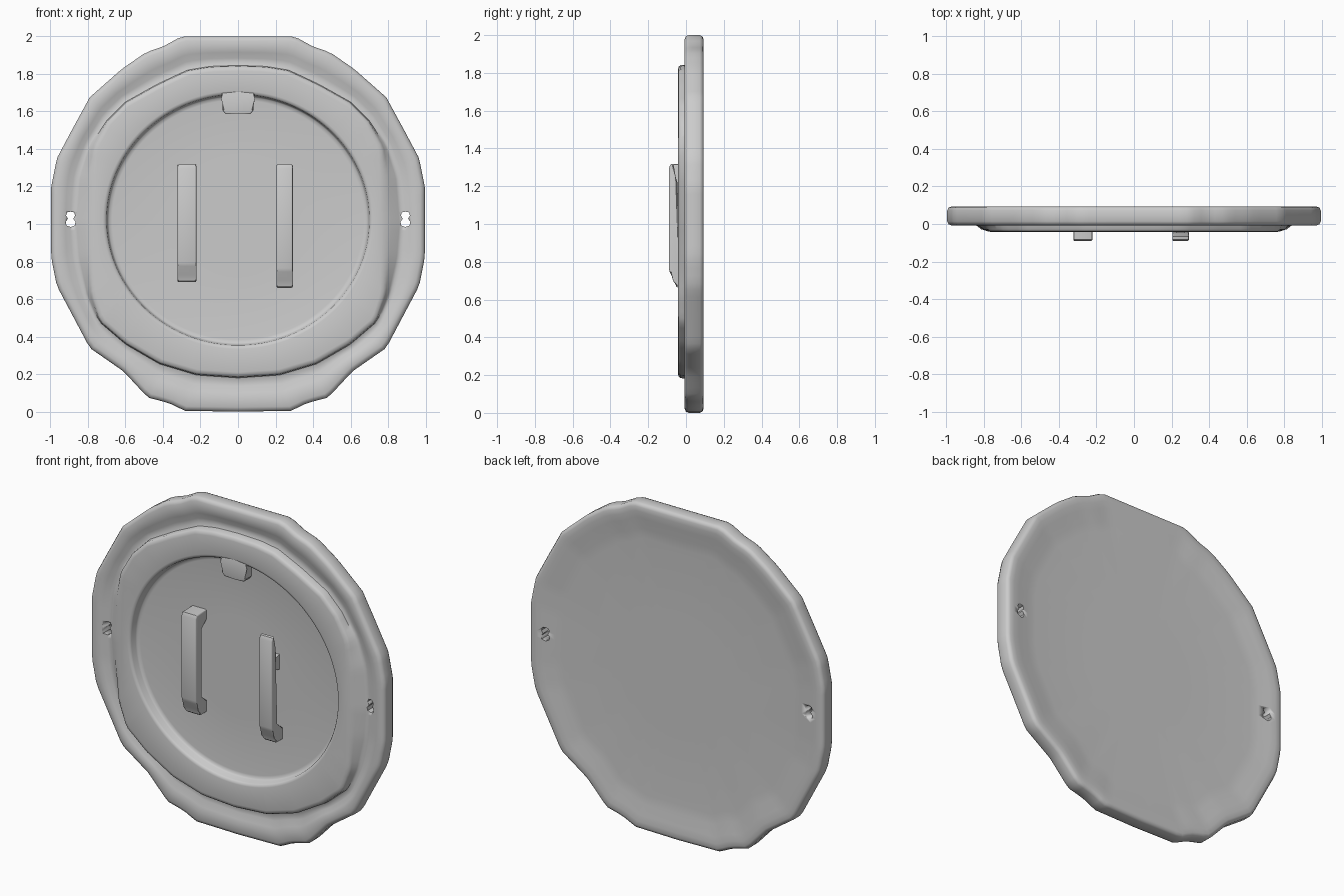
import bpy, bmesh, math

if "Cube" in bpy.data.objects:
    bpy.data.objects.remove(bpy.data.objects["Cube"])

N = 160    # samples round the cover
CZ = 1.0   # centre height
FLOOR = .014

# right half outlines, top to bottom (x, z)
RIM = [(0, 2.0), (.30, 2.0), (.40, 1.945), (.49, 1.915), (.62, 1.825), (.79, 1.675),
       (.88, 1.51), (.965, 1.35), (.995, 1.2), (.995, .82), (.965, .67), (.88, .51),
       (.79, .34), (.61, .215), (.48, .075), (.40, .055), (.34, .035), (.29, .005), (0, 0)]
RING = [(0, 1.845), (.15, 1.84), (.27, 1.82), (.43, 1.745), (.60, 1.65), (.70, 1.55),
        (.775, 1.41), (.785, 1.25), (.79, 1.0), (.79, .82), (.785, .62), (.74, .48),
        (.60, .36), (.42, .255), (.22, .195), (0, .18)]
# foot of the ring, flaring out at the two sides
FOOT = RING[:6] + [(.785, 1.42), (.84, 1.25), (.86, 1.0), (.845, .82), (.80, .62)] + RING[11:]


def mirrored(half):
    return half + [(-x, z) for x, z in half[-2:0:-1]]


def radial(half):
    """Sample a mirrored half outline at N equal angles from the centre."""
    pts = mirrored(half)
    out = []
    for i in range(N):
        a = 2 * math.pi * i / N
        dx, dz = math.sin(a), math.cos(a)
        best = 0
        for (x1, z1), (x2, z2) in zip(pts, pts[1:] + pts[:1]):
            z1, z2 = z1 - CZ, z2 - CZ
            ex, ez = x2 - x1, z2 - z1
            d = dx * ez - dz * ex
            if abs(d) < 1e-9:
                continue
            t = (x1 * ez - z1 * ex) / d
            s = (x1 * dz - z1 * dx) / d
            if t > 0 and -1e-6 <= s <= 1 + 1e-6:
                best = max(best, t)
        out.append((dx * best, CZ + dz * best))
    return out


def ellipse(rx, rz, cz=1.022):
    return [(rx * math.sin(2 * math.pi * i / N), cz + rz * math.cos(2 * math.pi * i / N))
            for i in range(N)]


def inset(loop, d):
    out = []
    for x, z in loop:
        k = 1 - d / math.hypot(x, z - CZ)
        out.append((x * k, CZ + (z - CZ) * k))
    return out


def mix(a, b, t):
    return [(p[0] + (q[0] - p[0]) * t, p[1] + (q[1] - p[1]) * t) for p, q in zip(a, b)]


def finish(name, bm, angle):
    bmesh.ops.recalc_face_normals(bm, faces=bm.faces)
    me = bpy.data.meshes.new(name)
    bm.to_mesh(me)
    bm.free()
    ob = bpy.data.objects.new(name, me)
    bpy.context.collection.objects.link(ob)
    bpy.ops.object.select_all(action='DESELECT')
    ob.select_set(True)
    bpy.context.view_layer.objects.active = ob
    bpy.ops.object.shade_smooth_by_angle(angle=math.radians(angle))
    return ob


def prism(name, profile, axis, lo, hi, bevel=0):
    """Extrude a 2D profile along x (profile is y,z) or along y (profile is x,z)."""
    bm = bmesh.new()
    a, b = [[bm.verts.new((e, u, v) if axis == 'x' else (u, e, v)) for u, v in profile]
            for e in (lo, hi)]
    n = len(profile)
    caps = [bm.faces.new(a), bm.faces.new(b[::-1])]
    for i in range(n):
        bm.faces.new((a[i], b[i], b[(i + 1) % n], a[(i + 1) % n]))
    if bevel:
        bmesh.ops.bevel(bm, geom=[e for f in caps for e in f.edges], offset=bevel,
                        segments=3, profile=.5, affect='EDGES', clamp_overlap=True)
    return finish(name, bm, 35)


# cover: wavy rim, groove, raised ring, recessed floor, dished back
rim, ring, foot = radial(RIM), radial(RING), radial(FOOT)
layers = [
    (ellipse(.35, .35, CZ), .072), (inset(rim, .22), .073), (inset(rim, .16), .077),
    (inset(rim, .09), .089), (inset(rim, .05), .093), (inset(rim, .022), .093),
    (inset(rim, .007), .087), (rim, .073),
    (rim, .014), (inset(rim, .007), -.001), (inset(rim, .024), -.008),
    (mix(foot, rim, .62), -.008), (mix(foot, rim, .45), -.002),
    (mix(foot, rim, .25), .012), (mix(foot, rim, .1), .014), (foot, .008),
    (inset(mix(foot, ring, .6), .004), -.028), (inset(ring, .012), -.039),
    (inset(ring, .03), -.043),
    (ellipse(.720, .688), -.043), (ellipse(.707, .675), -.040), (ellipse(.700, .668), -.030),
    (ellipse(.695, .663), FLOOR - .012), (ellipse(.688, .656), FLOOR - .003),
    (ellipse(.670, .638), FLOOR), (ellipse(.3, .3), FLOOR)]
bm = bmesh.new()
loops = [[bm.verts.new((x, y, z)) for x, z in pts] for pts, y in layers]
for a, b in zip(loops, loops[1:]):
    for i in range(N):
        j = (i + 1) % N
        bm.faces.new((a[i], a[j], b[j], b[i]))
bm.faces.new(loops[0])
bm.faces.new(loops[-1])
cover = finish("cover", bm, 50)

# keyhole shaped screw holes
for s in (-1, 1):
    half = [(0, 1.066), (.018, 1.062), (.024, 1.045), (.014, 1.028), (.026, 1.012),
            (.022, .992), (0, .984)]
    cutter = prism("hole_cutter", [(s * .892 + x, z) for x, z in mirrored(half)], 'y', -.2, .2)
    cutter.hide_render = True
    mod = cover.modifiers.new("hole", 'BOOLEAN')
    mod.operation, mod.solver, mod.object = 'DIFFERENCE', 'EXACT', cutter
    bpy.context.view_layer.objects.active = cover
    bpy.ops.object.modifier_apply(modifier=mod.name)
    bpy.data.objects.remove(cutter)

# locating tab hanging from the ring
tab = [(0, 1.71), (.092, 1.70), (.082, 1.67), (.082, 1.605), (.066, 1.585), (0, 1.585)]
prism("top_tab", mirrored(tab), 'y', -.042, FLOOR + .02, .008)

# two raised grip bars, each on a sloped foot; the right one has a free upper end
deep = FLOOR + .02
for name, x0, x1, zb, top in (
        ("left_grip", -.322, -.222, .69, [(deep, 1.318), (deep, 1.27), (-.046, 1.22)]),
        ("right_grip", .205, .292, .66, [(-.066, 1.318), (-.055, 1.25), (-.046, 1.22)])):
    side = [(-.082, 1.316), (-.091, 1.295), (-.091, zb + .105), (-.086, zb + .085),
            (-.060, zb + .04), (-.052, zb + .01), (-.04, zb), (deep, zb),
            (deep, zb + .06), (-.046, zb + .11)] + top[::-1]
    prism(name, side, 'x', x0, x1, .008)
prism("right_grip_post", [(-.06, 1.16), (deep, 1.18), (deep, 1.08), (-.06, 1.10)],
      'x', .225, .272)
